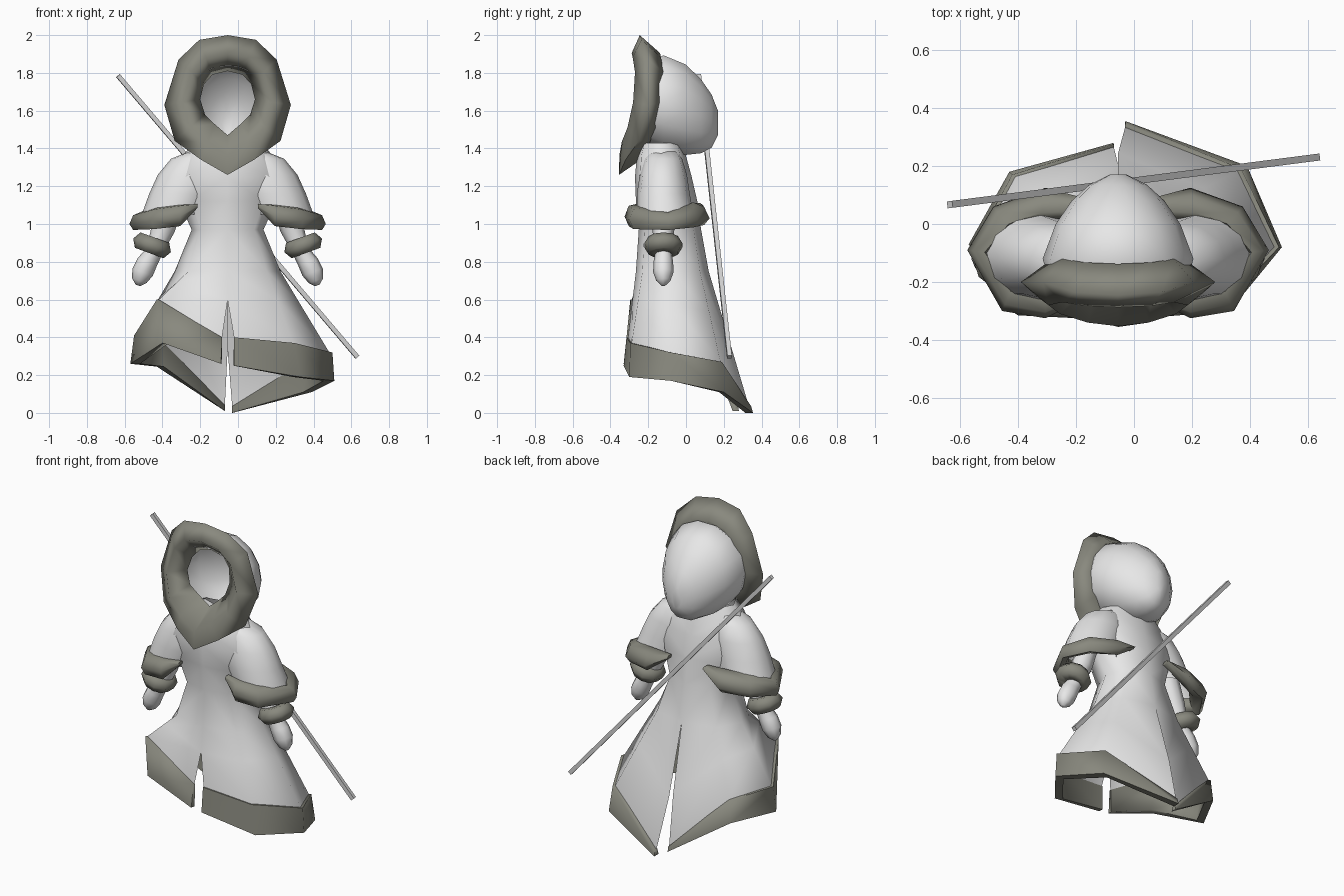
import bpy, bmesh
from math import sin, cos, pi, radians
from mathutils import Vector

default = bpy.data.objects.get("Cube")
if default:
    bpy.data.objects.remove(default, do_unlink=True)

CENTRE = -0.055  # the figure stands slightly off the origin


def material(name, colour):
    mat = bpy.data.materials.new(name)
    mat.use_nodes = True
    mat.diffuse_color = (*colour, 1)
    for node in mat.node_tree.nodes:
        if node.type == 'BSDF_PRINCIPLED':
            node.inputs["Base Color"].default_value = (*colour, 1)
            node.inputs["Roughness"].default_value = 0.8
    return mat


CLOTH = material("pale_cloth", (0.8, 0.8, 0.8))
FUR = material("grey_fur", (0.25, 0.25, 0.21))
WOOD = material("staff_grey", (0.66, 0.66, 0.66))


def smooth(obj, angle):
    bpy.ops.object.select_all(action='DESELECT')
    obj.select_set(True)
    bpy.context.view_layer.objects.active = obj
    bpy.ops.object.shade_smooth_by_angle(angle=radians(angle))


def finish(bm, name, mat, angle=60):
    bmesh.ops.remove_doubles(bm, verts=bm.verts, dist=0.0005)
    bmesh.ops.recalc_face_normals(bm, faces=bm.faces)
    mesh = bpy.data.meshes.new(name)
    bm.to_mesh(mesh)
    bm.free()
    mesh.materials.append(mat)
    obj = bpy.data.objects.new(name, mesh)
    bpy.context.collection.objects.link(obj)
    smooth(obj, angle)


def loft(bm, rings, round_section=True, loop=False, start_cap=False, end_cap=False):
    """Skin a list of equally long point rings."""
    grid = [[bm.verts.new(p) for p in ring] for ring in rings]
    pairs = list(zip(grid, grid[1:]))
    if loop:
        pairs.append((grid[-1], grid[0]))
    count = len(grid[0])
    for a, b in pairs:
        for i in range(count if round_section else count - 1):
            j = (i + 1) % count
            bm.faces.new((a[i], a[j], b[j], b[i]))
    if start_cap:
        bm.faces.new(grid[0])
    if end_cap:
        bm.faces.new(grid[-1])


def oval(centre, across, along, sides=12):
    """Ellipse of points spanned by two half-axis vectors."""
    turns = [2 * pi * i / sides for i in range(sides)]
    return [Vector(centre) + Vector(across) * cos(t) + Vector(along) * sin(t) for t in turns]


def fur_section(outer, inner, bulge, sides):
    outer, inner = Vector(outer), Vector(inner)
    return oval((outer + inner) / 2, (outer - inner) / 2, bulge, sides)


# Hood: shell open at the face, closing to a point behind (y, low z, high z, half width)
bm = bmesh.new()
hood = [(-0.22, 1.43, 1.84, 0.23), (-0.12, 1.38, 1.9, 0.26), (0, 1.36, 1.85, 0.215),
        (0.08, 1.37, 1.77, 0.16), (0.135, 1.4, 1.69, 0.1), (0.17, 1.47, 1.6, 0.03)]
loft(bm, [oval((CENTRE, y, (lo + hi) / 2), (w, 0, 0), (0, 0, (hi - lo) / 2), 14)
          for y, lo, hi, w in hood], end_cap=True)
finish(bm, "hood", CLOTH)

# Fur ruff around the face (outer u, y, z, then inner u, y, z)
ruff = [(0, -0.245, 2.0, 0, -0.18, 1.81), (0.15, -0.235, 1.975, 0.08, -0.18, 1.79),
        (0.26, -0.2, 1.87, 0.125, -0.19, 1.74), (0.335, -0.2, 1.63, 0.145, -0.21, 1.66),
        (0.28, -0.25, 1.44, 0.12, -0.22, 1.58), (0.14, -0.32, 1.34, 0.07, -0.21, 1.53),
        (0, -0.355, 1.26, 0, -0.2, 1.47)]
path = [(1, row) for row in ruff] + [(-1, row) for row in ruff[-2:0:-1]]
bm = bmesh.new()
loft(bm, [fur_section((CENTRE + s * a, b, c), (CENTRE + s * d, e, f), (0, 0.075, 0), 4)
          for s, (a, b, c, d, e, f) in path], loop=True)
finish(bm, "hood_fur", FUR, 110)

# Robe: rows are (z, half width, front y, back y); columns run front, side, back
ROWS = [(1.43, 0.18, -0.24, -0.02), (1.36, 0.24, -0.26, 0), (1.25, 0.3, -0.27, 0.03),
        (1.12, 0.26, -0.265, 0.06), (0.97, 0.19, -0.25, 0.08), (0.75, 0.28, -0.265, 0.12)]

# How far down the skirt its middle row sits, from front slit round to back slit
SHARES = (0.44, 0.4, 0.4, 0.45, 0.58)

# Hem edges, upper and lower, from front slit round to back slit
HEM = {
    1: ([(-0.02, -0.315, 0.4), (0.3, -0.295, 0.37), (0.5, -0.08, 0.32),
         (0.37, 0.19, 0.27), (-0.03, 0.345, 0.035)],
        [(-0.02, -0.33, 0.25), (0.33, -0.3, 0.19), (0.51, -0.08, 0.17),
         (0.39, 0.2, 0.11), (-0.03, 0.355, 0)]),
    -1: ([(-0.085, -0.315, 0.4), (-0.43, -0.295, 0.6), (-0.55, -0.07, 0.41),
          (-0.42, 0.17, 0.38), (-0.07, 0.275, 0.04)],
         [(-0.09, -0.33, 0.26), (-0.4, -0.315, 0.37), (-0.57, -0.07, 0.26),
          (-0.43, 0.18, 0.245), (-0.07, 0.28, 0.01)]),
}


def inset(point, amount):
    axis = Vector((CENTRE, -0.05, point[2]))
    return axis.lerp(Vector(point), amount)


def body_row(side, z, w, front, back):
    mid, half = (front + back) / 2, (back - front) / 2
    spread = [(0, -1), (0.74, -0.82), (1, 0), (0.72, 0.76), (0, 1)]
    return [Vector((CENTRE + side * w * u, mid + half * v, z)) for u, v in spread]


robe, trim = bmesh.new(), bmesh.new()
for side, (top, bottom) in HEM.items():
    rows = [body_row(side, *row) for row in ROWS]
    upper = [inset(p, 0.97) for p in top]
    middle = [a.lerp(b, share) for a, b, share in zip(rows[-1], upper, SHARES)]
    for end in (0, -1):
        middle[end].x = CENTRE  # the slits close here
    lower = [inset(p, 0.95) for p in bottom]
    loft(robe, rows + [middle, upper, lower], round_section=False)
    loft(trim, [(t, b, inset(b, 0.9), inset(t, 0.95))
                for t, b in ((Vector(t), Vector(b)) for t, b in zip(top, bottom))],
         start_cap=True, end_cap=True)
finish(robe, "robe", CLOTH, 70)
finish(trim, "hem_fur", FUR, 80)

# Bell sleeve (z, offset, half width, y, half depth)
SLEEVE = [(1.385, 0.15, 0.05, -0.12, 0.07), (1.345, 0.18, 0.12, -0.12, 0.1),
          (1.26, 0.2, 0.17, -0.12, 0.125), (1.16, 0.24, 0.175, -0.12, 0.14),
          (1.05, 0.29, 0.165, -0.11, 0.15)]

# Fur sleeve edge, open toward the body (outer offset, y, z, inner offset, y, z, half height)
EDGE = [(0.16, -0.28, 1.095, 0.16, -0.23, 1.095, 0.012), (0.25, -0.325, 1.04, 0.25, -0.24, 1.05, 0.062),
        (0.4, -0.3, 1.02, 0.36, -0.21, 1.04, 0.06), (0.52, -0.09, 1.0, 0.44, -0.1, 1.03, 0.045),
        (0.43, 0.06, 1.02, 0.36, -0.02, 1.06, 0.055), (0.25, 0.125, 1.03, 0.27, 0.01, 1.08, 0.055),
        (0.12, 0.09, 1.1, 0.13, 0.03, 1.1, 0.012)]

# Forearm running into the mitten (offset, z, radius)
ARM = [(0.29, 1.14, 0.06), (0.34, 0.98, 0.06), (0.385, 0.86, 0.042), (0.425, 0.8, 0.052),
       (0.45, 0.745, 0.054), (0.468, 0.7, 0.038), (0.475, 0.675, 0.012)]

for side, label in ((1, "left"), (-1, "right")):
    bm = bmesh.new()
    loft(bm, [oval((CENTRE + side * u, y, z), (side * w, 0, 0), (0, d, 0))
              for z, u, w, y, d in SLEEVE], start_cap=True)
    finish(bm, label + "_sleeve", CLOTH)

    bm = bmesh.new()
    loft(bm, [fur_section((CENTRE + side * a, b, c), (CENTRE + side * d, e, f), (0, 0, h), 6)
              for a, b, c, d, e, f, h in EDGE], start_cap=True, end_cap=True)
    finish(bm, label + "_sleeve_fur", FUR, 65)

    bm = bmesh.new()
    loft(bm, [oval((CENTRE + side * u, -0.12, z), (side * r, 0, r * 0.35), (0, r, 0), 8)
              for u, z, r in ARM], start_cap=True, end_cap=True)
    finish(bm, label + "_hand", CLOTH)

    # Fur wrist cuff
    bpy.ops.mesh.primitive_torus_add(
        location=(CENTRE + side * 0.4, -0.12, 0.887), rotation=(0, -side * radians(20), 0),
        major_segments=10, minor_segments=6, major_radius=0.056, minor_radius=0.05)
    cuff = bpy.context.object
    cuff.name = label + "_wrist_fur"
    cuff.data.materials.append(FUR)
    smooth(cuff, 65)

# Staff slung across the back
low, high = Vector((0.632, 0.23, 0.295)), Vector((-0.635, 0.067, 1.785))
bpy.ops.mesh.primitive_cube_add(size=1, location=(low + high) / 2)
staff = bpy.context.object
staff.name = "staff"
staff.rotation_euler = (high - low).to_track_quat('Z', 'Y').to_euler()
staff.scale = (0.024, 0.024, (high - low).length)
staff.data.materials.append(WOOD)
